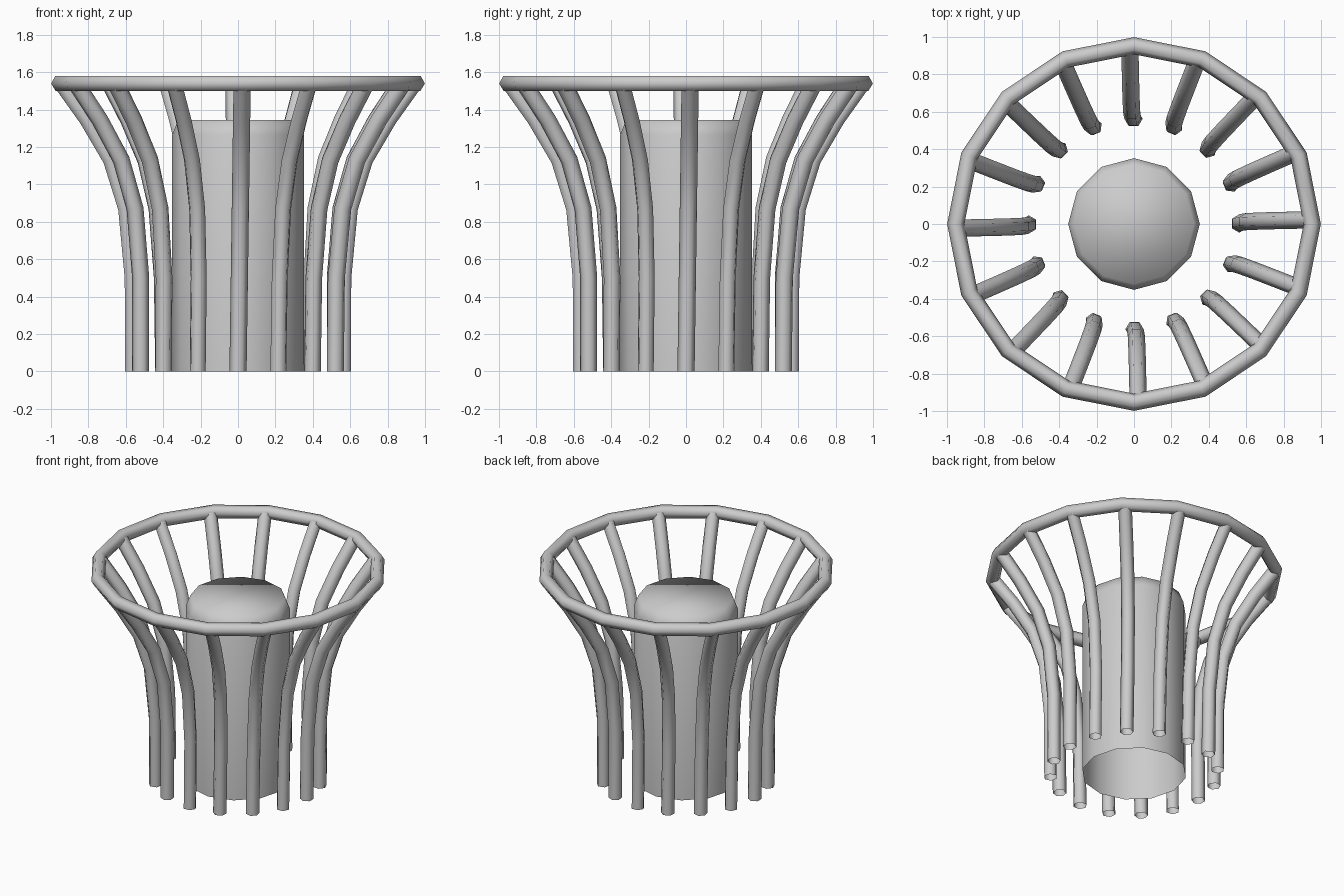
import bpy, bmesh, math
from math import sin, cos, pi
from mathutils import Vector

if "Cube" in bpy.data.objects:
    bpy.data.objects.remove(bpy.data.objects["Cube"])

TUBE = 0.046


def make_object(name, rings, close_loop=False, cap_top=False):
    """Skin a list of equal-sized vertex rings into a smooth mesh."""
    bm = bmesh.new()
    vr = [[bm.verts.new(p) for p in ring] for ring in rings]
    n = len(rings[0])
    pairs = list(zip(vr, vr[1:]))
    if close_loop:
        pairs.append((vr[-1], vr[0]))
    for a, b in pairs:
        for i in range(n):
            j = (i + 1) % n
            bm.faces.new((a[i], a[j], b[j], b[i]))
    if cap_top:
        bm.faces.new(vr[-1])
    bmesh.ops.recalc_face_normals(bm, faces=bm.faces)
    for f in bm.faces:
        f.smooth = True
    me = bpy.data.meshes.new(name)
    bm.to_mesh(me)
    bm.free()
    ob = bpy.data.objects.new(name, me)
    bpy.context.collection.objects.link(ob)
    return ob


def circle(r, z, n):
    return [Vector((r * cos(2 * pi * i / n), r * sin(2 * pi * i / n), z)) for i in range(n)]


# central core: 12-sided, chamfered top, open bottom
core = [(0.352, 0), (0.352, 1.265), (0.32, 1.345)]
make_object("core", [circle(r, z, 12) for r, z in core], cap_top=True)

# top rim: 16-sided ring with hexagonal section
rim = []
for i in range(16):
    a = 2 * pi * i / 16
    rim.append([Vector(((0.953 + TUBE * cos(k * pi / 3)) * cos(a),
                        (0.953 + TUBE * cos(k * pi / 3)) * sin(a),
                        1.54 + TUBE * sin(k * pi / 3))) for k in range(6)])
make_object("rim", rim, close_loop=True)

# flared bars: radius, height along the centre line
path = [Vector(p) for p in [(0.563, 0), (0.566, 0.5), (0.601, 0.87),
                            (0.682, 1.13), (0.808, 1.345), (0.94, 1.53)]]
for b in range(16):
    a = 2 * pi * b / 16
    out = Vector((cos(a), sin(a), 0))
    side = Vector((-sin(a), cos(a), 0))
    up = Vector((0, 0, 1))
    rings = []
    for i, p in enumerate(path):
        if i == 0:
            t = Vector((0, 1))
        else:
            t = (path[min(i + 1, len(path) - 1)] - path[i - 1]).normalized()
        normal = out * t.y - up * t.x
        lean = 0.022 * p.y / 1.53      # slight sideways lean
        centre = out * p.x + up * p.y + side * lean
        rings.append([centre + TUBE * (normal * cos(pi / 6 + k * pi / 3)
                                       + side * sin(pi / 6 + k * pi / 3)) for k in range(6)])
    make_object("bar_%02d" % (b + 1), rings)
